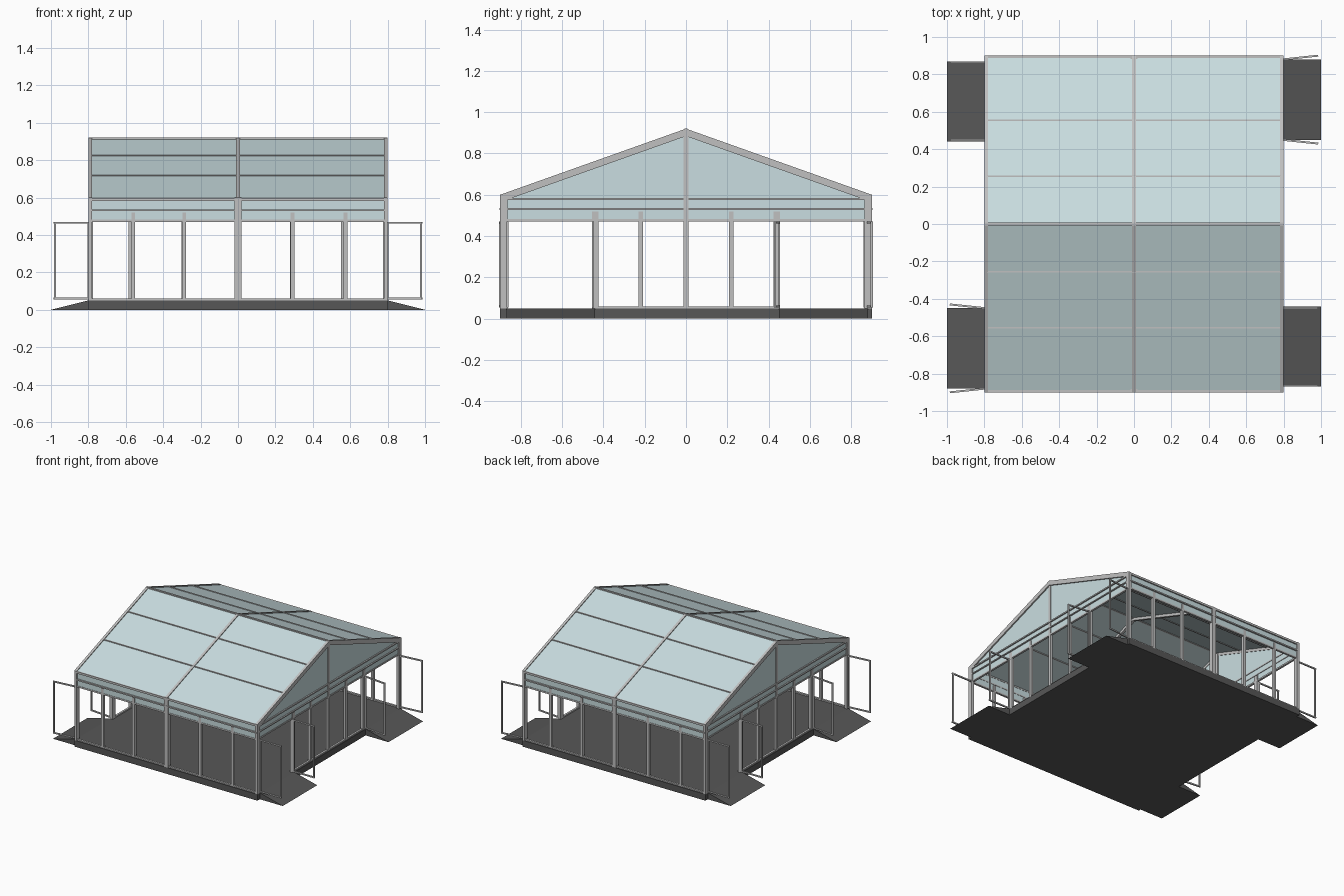
import bpy, bmesh
from mathutils import Vector, Matrix

if "Cube" in bpy.data.objects:
    bpy.data.objects.remove(bpy.data.objects["Cube"])


def material(name, rgb):
    m = bpy.data.materials.new(name)
    m.diffuse_color = (*rgb, 1)
    m.use_nodes = True
    m.node_tree.nodes["Principled BSDF"].inputs["Base Color"].default_value = m.diffuse_color
    return m


FRAME = material("grey metal", (0.53, 0.53, 0.53))
PANEL = material("pale blue panel", (0.59, 0.73, 0.75))
FLOOR = material("dark floor", (0.095, 0.095, 0.095))


def finish(name, bm, mat):
    bmesh.ops.recalc_face_normals(bm, faces=bm.faces)
    me = bpy.data.meshes.new(name)
    bm.to_mesh(me)
    bm.free()
    me.materials.append(mat)
    ob = bpy.data.objects.new(name, me)
    bpy.context.collection.objects.link(ob)
    return ob


def box(bm, x0, x1, y0, y1, z0, z1):
    m = Matrix.Translation(((x0 + x1) / 2, (y0 + y1) / 2, (z0 + z1) / 2))
    bmesh.ops.create_cube(bm, size=1, matrix=m @ Matrix.Diagonal((x1 - x0, y1 - y0, z1 - z0, 1)))


def beam(bm, a, b, w, h):
    """Rectangular bar from a to b: w sideways, h upwards."""
    a, b = Vector(a), Vector(b)
    d = (b - a).normalized()
    ref = Vector((0, 1, 0)) if abs(d.z) > 0.95 else Vector((0, 0, 1))
    s = d.cross(ref).normalized()
    u = s.cross(d)
    rot = Matrix((d, s, u)).transposed().to_4x4()
    m = Matrix.Translation((a + b) / 2) @ rot @ Matrix.Diagonal(((b - a).length, w, h, 1))
    bmesh.ops.create_cube(bm, size=1, matrix=m)


def prism(bm, pts, offset):
    """Extrude a planar outline by an offset vector."""
    f = bm.faces.new([bm.verts.new(p) for p in pts])
    r = bmesh.ops.extrude_face_region(bm, geom=[f])
    bmesh.ops.translate(bm, vec=offset, verts=[v for v in r["geom"] if isinstance(v, bmesh.types.BMVert)])


RIDGE, EAVE, SLOPE = 0.92, 0.60, 0.32 / 0.9


def roof_z(y):
    return RIDGE - SLOPE * abs(y)


# floor slab and four corner ramps
bm = bmesh.new()
box(bm, -0.8, 0.8, -0.9, 0.9, 0, 0.05)
finish("floor_slab", bm, FLOOR)
bm = bmesh.new()
for s in (1, -1):
    for y0, y1 in ((-0.87, -0.44), (0.45, 0.88)):
        prism(bm, [(s * 0.8, s * y0, 0), (s * 1.0, s * y0, 0), (s * 0.8, s * y0, 0.05)],
              (0, s * (y1 - y0), 0))
finish("ramps", bm, FLOOR)

# roof sheets
bm = bmesh.new()
for s in (1, -1):
    prism(bm, [(-0.785, 0, RIDGE - 0.006), (-0.785, s * 0.895, roof_z(0.895) - 0.006),
               (-0.785, s * 0.895, roof_z(0.895) - 0.014), (-0.785, 0, RIDGE - 0.014)], (1.57, 0, 0))
finish("roof_sheets", bm, PANEL)

# gable panels, running down to the head of the glazing
bm = bmesh.new()
for s in (1, -1):
    prism(bm, [(s * 0.784, -0.885, 0.48), (s * 0.784, 0.885, 0.48), (s * 0.784, 0.885, 0.595),
               (s * 0.784, 0, 0.908), (s * 0.784, -0.885, 0.595)], (s * 0.006, 0, 0))
finish("gable_panels", bm, PANEL)

# fascia panels along the eaves
bm = bmesh.new()
for s in (1, -1):
    ys = sorted((s * 0.882, s * 0.89))
    box(bm, -0.785, 0.785, *ys, 0.48, 0.59)
finish("fascia_panels", bm, PANEL)

# rafters: two gable ends and a deeper middle frame
bm = bmesh.new()
for x, w, h in ((-0.79, 0.02, 0.034), (0, 0.02, 0.034), (0.79, 0.02, 0.034)):
    t = h * 1.061
    for s in (1, -1):
        prism(bm, [(x - w / 2, 0, RIDGE), (x - w / 2, s * 0.9, EAVE),
                   (x - w / 2, s * 0.9, EAVE - t), (x - w / 2, 0, RIDGE - t)], (w, 0, 0))
finish("rafters", bm, FRAME)

# purlins across the roof, with ridge and eave bars
bm = bmesh.new()
for y in (0.255, -0.255, 0.555, -0.555):
    beam(bm, (-0.785, y, roof_z(y) - 0.01), (0.785, y, roof_z(y) - 0.01), 0.01, 0.018)
box(bm, -0.8, 0.8, -0.007, 0.007, RIDGE - 0.02, RIDGE)
for s in (1, -1):
    ys = sorted((s * 0.88, s * 0.9))
    box(bm, -0.8, 0.8, *ys, 0.582, 0.598)
finish("purlins", bm, FRAME)

# main posts
bm = bmesh.new()
for sx in (1, -1):
    for sy in (1, -1):
        box(bm, *sorted((sx * 0.78, sx * 0.8)), *sorted((sy * 0.865, sy * 0.9)), 0.05, 0.6)
    box(bm, *sorted((sx * 0.775, sx * 0.795)), -0.011, 0.011, 0.05, 0.9)
for sy in (1, -1):
    box(bm, -0.0175, 0.0175, *sorted((sy * 0.865, sy * 0.9)), 0.05, 0.6)
finish("main_posts", bm, FRAME)

# glazing posts: long walls, side walls and door jambs
bm = bmesh.new()
for s in (1, -1):
    for x in (-0.575, -0.292, 0.288, 0.56):
        box(bm, s * x - 0.01, s * x + 0.01, *sorted((s * 0.872, s * 0.894)), 0.05, 0.52)
    for y, w in ((-0.44, 0.032), (-0.22, 0.022), (0.22, 0.022), (0.44, 0.032)):
        box(bm, *sorted((s * 0.775, s * 0.794)), y - w / 2, y + w / 2, 0.05, 0.52)
finish("glazing_posts", bm, FRAME)

# horizontal rails around the walls
bm = bmesh.new()
for s in (1, -1):
    ys = sorted((s * 0.877, s * 0.893))
    xs = sorted((s * 0.777, s * 0.793))
    for z0, z1 in ((0.05, 0.06), (0.47, 0.482)):
        box(bm, -0.79, 0.79, *ys, z0, z1)
    box(bm, *xs, -0.44, 0.44, 0.05, 0.06)
    box(bm, *xs, -0.88, 0.88, 0.47, 0.482)
    # slim bars over the fascia panels
    box(bm, -0.79, 0.79, *sorted((s * 0.88, s * 0.902)), 0.527, 0.537)
    box(bm, *sorted((s * 0.78, s * 0.8)), -0.89, 0.89, 0.527, 0.535)
    box(bm, *sorted((s * 0.78, s * 0.8)), -0.89, 0.89, 0.574, 0.584)
finish("wall_rails", bm, FRAME)

# open door leaves: straight at one corner, splayed at the other, repeated by half turn
bm = bmesh.new()
LEAVES = ((-0.865, -0.865), (-0.45, -0.45), (0.88, 0.90), (0.45, 0.43))
for s in (1, -1):
    for ya, yb in LEAVES:
        def p(t, z):
            return (s * (0.795 + 0.19 * t), s * (ya + (yb - ya) * t), z)
        for z in (0.06, 0.465):
            beam(bm, p(0, z), p(1, z), 0.01, 0.01)
        for t in (0.03, 0.97):
            beam(bm, p(t, 0.055), p(t, 0.47), 0.01, 0.01)
finish("door_leaves", bm, FRAME)
